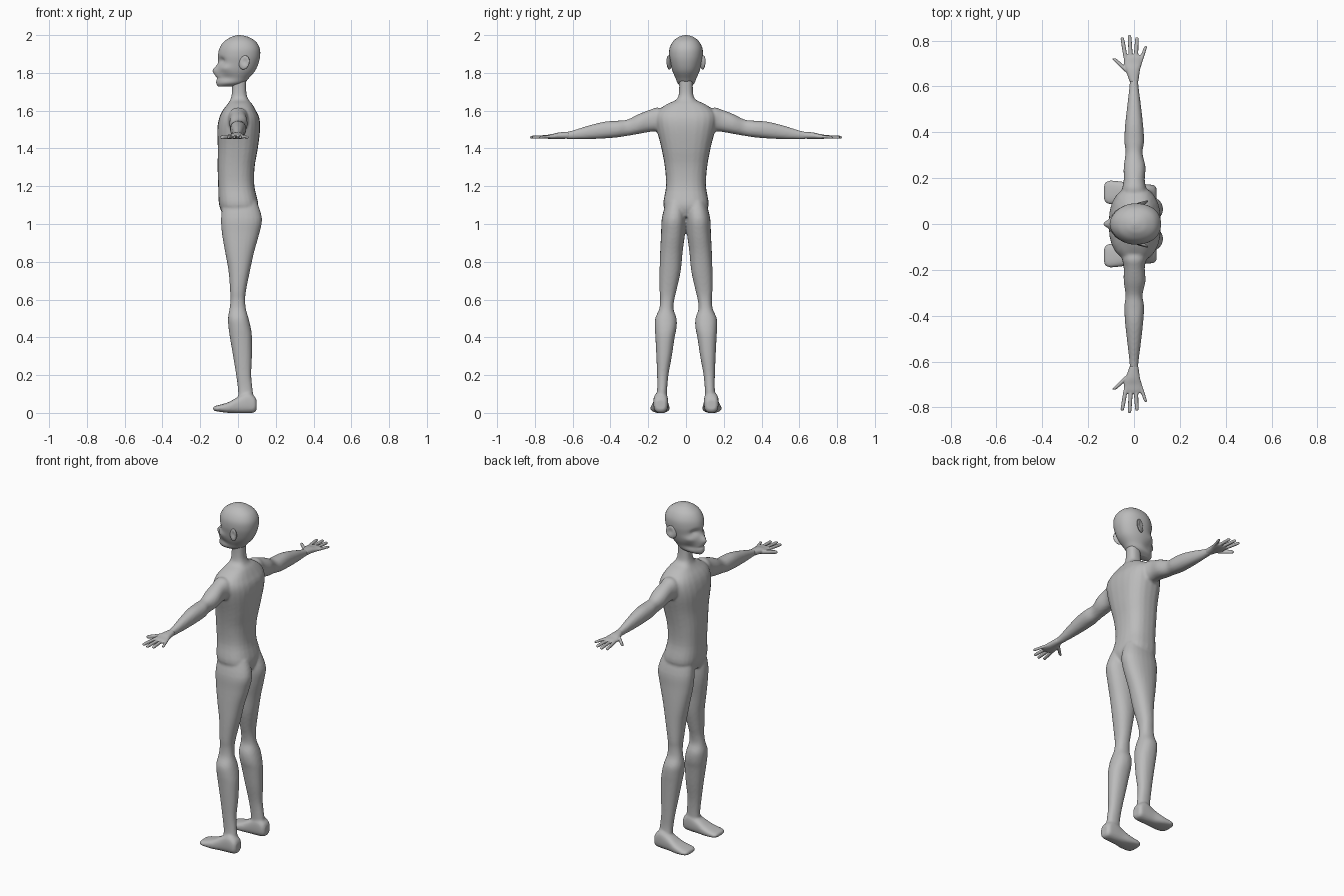
import bpy
import bmesh
import math
from mathutils import Vector, Matrix

cube = bpy.data.objects.get("Cube")
if cube:
    bpy.data.objects.remove(cube, do_unlink=True)

skin = bpy.data.materials.new("grey_skin")
skin.use_nodes = True
SKIN_COLOUR = (0.5, 0.5, 0.5, 1)
skin.diffuse_color = SKIN_COLOUR
for node in skin.node_tree.nodes:
    if node.type == 'BSDF_PRINCIPLED':
        node.inputs["Base Color"].default_value = SKIN_COLOUR


def refine(rows, steps):
    """Smoothly interpolate between the given section rows."""
    out = []
    last = len(rows) - 1
    for i in range(last):
        before, start = rows[max(i - 1, 0)], rows[i]
        end, after = rows[i + 1], rows[min(i + 2, last)]
        for k in range(steps):
            t = k / steps
            out.append([b + t * ((c - a) / 2 + t * ((a - 2.5 * b + 2 * c - d / 2)
                        + t * (1.5 * (b - c) + (d - a) / 2)))
                        for a, b, c, d in zip(before, start, end, after)])
    out.append(list(rows[last]))
    return out


def loft(bm, axis, rows, side=1, steps=4, segments=24, power=0.9):
    """Skin rounded sections (position, low a, high a, low b, high b) along an axis."""
    rings = []
    for t, a0, a1, b0, b1 in refine(rows, steps):
        ring = []
        for i in range(segments):
            angle = math.tau * i / segments
            c, s = math.cos(angle), math.sin(angle)
            c = math.copysign(abs(c) ** power, c)
            s = math.copysign(abs(s) ** power, s)
            a = (a0 + a1) / 2 + c * (a1 - a0) / 2
            b = (b0 + b1) / 2 + s * (b1 - b0) / 2
            x, y, z = {'x': (t, a, b), 'y': (a, t, b), 'z': (a, b, t)}[axis]
            ring.append(bm.verts.new((x, y * side, z)))
        rings.append(ring)
    for low, high in zip(rings, rings[1:]):
        for i in range(segments):
            j = (i + 1) % segments
            bm.faces.new((low[i], low[j], high[j], high[i]))
    bm.faces.new(rings[0])
    bm.faces.new(rings[-1])


def sculpt(bm, centre, radii, push):
    """Push the surface softly around a point."""
    for v in bm.verts:
        d = sum(((p - c) / r) ** 2 for p, c, r in zip(v.co, centre, radii))
        v.co += Vector(push) * math.exp(-d)


def finish(bm, name, voxel=0, smoothing=0):
    bmesh.ops.recalc_face_normals(bm, faces=bm.faces)
    for face in bm.faces:
        face.smooth = True
    mesh = bpy.data.meshes.new(name)
    bm.to_mesh(mesh)
    bm.free()
    mesh.materials.append(skin)
    obj = bpy.data.objects.new(name, mesh)
    bpy.context.collection.objects.link(obj)
    if voxel:
        remesh = obj.modifiers.new("fuse", 'REMESH')
        remesh.mode = 'VOXEL'
        remesh.voxel_size = voxel
        remesh.use_smooth_shade = True
        soften = obj.modifiers.new("soften", 'SMOOTH')
        soften.factor = 0.5
        soften.iterations = smoothing
    return obj


# Torso and neck: height, front, back, half width
torso = [(1.04, -.075, .09, .09), (1.1, -.1, .108, .12), (1.2, -.105, .087, .106),
         (1.3, -.108, .088, .112), (1.4, -.107, .105, .13), (1.5, -.11, .117, .155),
         (1.56, -.1, .113, .163), (1.6, -.082, .095, .148), (1.635, -.055, .075, .1),
         (1.66, -.04, .055, .05), (1.7, -.032, .044, .037), (1.79, -.03, .045, .037)]

# Leg: height, front, back, inner, outer
leg = [(1.12, -.08, .1, .002, .105), (1.03, -.09, .127, 0, .128),
       (.95, -.085, .113, .005, .132), (.85, -.068, .085, .018, .137),
       (.75, -.05, .063, .028, .14), (.65, -.042, .043, .05, .14),
       (.6, -.04, .038, .062, .137), (.55, -.045, .042, .066, .142),
       (.5, -.053, .056, .05, .163), (.45, -.05, .068, .05, .165),
       (.4, -.043, .074, .06, .162), (.3, -.026, .074, .075, .157),
       (.2, -.01, .07, .093, .153), (.12, 0, .078, .1, .153), (.05, 0, .085, .1, .165)]

# Foot: distance along x, inner, outer, sole, top
foot = [(.098, .11, .16, .015, .07), (.085, .098, .17, .002, .09),
        (.05, .094, .173, -.002, .11), (0, .093, .175, -.002, .085),
        (-.05, .088, .185, 0, .057), (-.1, .085, .19, .006, .042),
        (-.122, .092, .185, .01, .036), (-.132, .105, .17, .014, .03)]

# Arm: distance along y, front, back, bottom, top
arm = [(.1, -.05, .06, 1.49, 1.6), (.15, -.052, .055, 1.49, 1.617),
       (.19, -.045, .047, 1.488, 1.605), (.25, -.045, .05, 1.477, 1.582),
       (.31, -.037, .037, 1.467, 1.553), (.36, -.042, .044, 1.459, 1.547),
       (.43, -.039, .04, 1.453, 1.542), (.52, -.029, .03, 1.449, 1.52),
       (.6, -.02, .02, 1.449, 1.495), (.65, -.018, .018, 1.451, 1.485)]

body = bmesh.new()
loft(body, 'z', [(z, f, b, -w, w) for z, f, b, w in torso], power=0.8)
for side in (1, -1):
    loft(body, 'z', leg, side)
    loft(body, 'x', foot, side, power=0.75)
    loft(body, 'y', arm, side)
finish(body, "body", voxel=0.007, smoothing=4)

# Hands: palm, then tapered fingers and thumb
palm = [(.62, -.019, .019, 1.452, 1.489), (.67, -.036, .026, 1.45, 1.485),
        (.7, -.044, .034, 1.449, 1.478), (.725, -.04, .036, 1.45, 1.474),
        (.738, -.032, .03, 1.454, 1.47)]
# base x, base y, tip x, tip y, radius
fingers = [(-.034, .71, -.052, .815, .009), (-.013, .715, -.02, .825, .009),
           (.008, .715, .013, .815, .009), (.026, .7, .052, .777, .008),
           (-.028, .665, -.088, .722, .012)]
hands = bmesh.new()
for side in (1, -1):
    loft(hands, 'y', palm, side)
    for bx, by, tx, ty, r in fingers:
        rows = []
        for t, scale in ((0, 1), (.4, 1), (.75, .95), (.95, .85), (1, .5)):
            x, z, w = bx + (tx - bx) * t, 1.463 - .004 * t, r * scale
            rows.append((by + (ty - by) * t, x - w, x + w, z - w, z + w))
        loft(hands, 'y', rows, side, segments=12)
finish(hands, "hands", voxel=0.0035, smoothing=2)

# Head: height, front, back, half width
skull = [(1.728, -.105, -.03, .022), (1.745, -.115, .03, .046), (1.775, -.113, .06, .058),
         (1.81, -.113, .09, .072), (1.85, -.105, .108, .082), (1.89, -.106, .117, .089),
         (1.93, -.098, .115, .087), (1.965, -.075, .095, .07), (1.988, -.04, .06, .043),
         (1.997, -.015, .03, .02), (2.0, -.002, .01, .004)]
head = bmesh.new()
loft(head, 'z', [(z, f, b, -w, w) for z, f, b, w in skull], steps=6, segments=48)
for v in head.verts:
    # Taper the face towards the front
    forward = max(0, -v.co.x / 0.11)
    v.co.y *= 1 - 0.22 * forward ** 2
sculpt(head, (-.12, 0, 1.813), (.05, .015, .026), (-.022, 0, 0))    # nose
sculpt(head, (-.115, 0, 1.772), (.04, .03, .006), (.006, 0, 0))     # mouth
for side in (1, -1):
    sculpt(head, (-.09, side * .038, 1.866), (.04, .02, .017), (.016, 0, 0))         # eye socket
    sculpt(head, (-.07, side * .06, 1.825), (.03, .03, .018), (-.003, side * .006, 0))  # cheekbone
    sculpt(head, (-.06, side * .055, 1.775), (.035, .03, .02), (0, -side * .007, 0))  # hollow cheek
finish(head, "head")

# Ears: flattened shells flared out towards the back
ears = bmesh.new()
for side in (1, -1):
    place = (Matrix.Translation((.033, side * .09, 1.855))
             @ Matrix.Rotation(side * .4, 4, 'Z') @ Matrix.Rotation(.35, 4, 'Y')
             @ Matrix.Diagonal((.029, .01, .038, 1)))
    bmesh.ops.create_uvsphere(ears, u_segments=24, v_segments=16, radius=1, matrix=place)
    sculpt(ears, (.035, side * .104, 1.86), (.016, .012, .02), (0, -side * .009, 0))
finish(ears, "ears")
